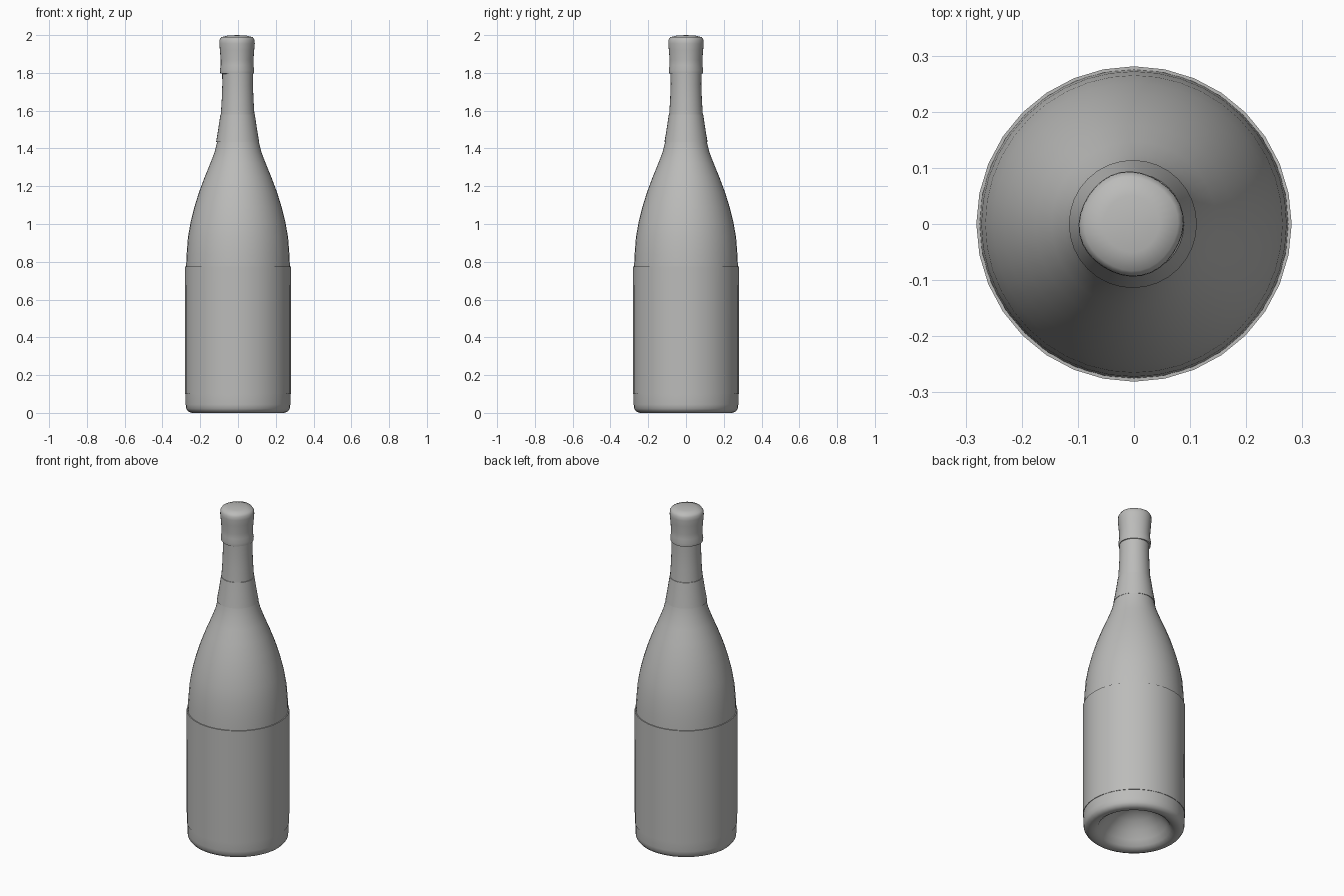
import bpy, bmesh, math

if "Cube" in bpy.data.objects:
    bpy.data.objects.remove(bpy.data.objects["Cube"])

grey = bpy.data.materials.new("warm_grey")
grey.diffuse_color = (0.5, 0.5, 0.49, 1)
grey.use_nodes = True
grey.node_tree.nodes["Principled BSDF"].inputs["Base Color"].default_value = grey.diffuse_color


def revolve(name, profile, sides=32, angle=40, cx=0.0, wobble=0.0):
    """Spin a list of (radius, z) points about the z axis."""
    bm = bmesh.new()
    rings = []
    for r, z in profile:
        if r < 1e-6:
            rings.append([bm.verts.new((cx, 0, z))])
            continue
        ring = []
        for i in range(sides):
            a = 2 * math.pi * i / sides
            k = r * (1 + wobble * math.sin(4 * a + 0.6))
            ring.append(bm.verts.new((cx + k * math.cos(a), k * math.sin(a), z)))
        rings.append(ring)
    for lo, hi in zip(rings, rings[1:]):
        for i in range(sides):
            j = (i + 1) % sides
            if len(lo) == 1:
                bm.faces.new((lo[0], hi[j], hi[i]))
            elif len(hi) == 1:
                bm.faces.new((lo[i], lo[j], hi[0]))
            else:
                bm.faces.new((lo[i], lo[j], hi[j], hi[i]))
    bmesh.ops.recalc_face_normals(bm, faces=bm.faces)
    me = bpy.data.meshes.new(name)
    bm.to_mesh(me)
    bm.free()
    me.materials.append(grey)
    ob = bpy.data.objects.new(name, me)
    bpy.context.collection.objects.link(ob)
    bpy.ops.object.select_all(action='DESELECT')
    ob.select_set(True)
    bpy.context.view_layer.objects.active = ob
    bpy.ops.object.shade_smooth_by_angle(angle=math.radians(angle))
    return ob


# Glass bottle, starting at the top of the hollow under the base
revolve("bottle_glass", [
    (0, 0.16), (0.06, 0.152), (0.11, 0.125), (0.15, 0.085), (0.18, 0.045),
    (0.2, 0.015), (0.22, 0.002), (0.245, 0.0), (0.263, 0.007), (0.274, 0.022),
    (0.277, 0.045), (0.277, 0.1), (0.276, 0.75), (0.272, 0.84), (0.265, 0.93),
    (0.251, 1.01), (0.231, 1.09), (0.206, 1.17), (0.176, 1.25), (0.147, 1.32),
    (0.124, 1.38), (0.109, 1.44), (0.096, 1.51), (0.086, 1.58),
    (0.08, 1.66), (0.077, 1.78), (0.077, 1.9), (0, 1.9)], sides=40, angle=60)

# Label sleeve around the body
revolve("body_label", [
    (0.276, 0.1), (0.28, 0.1), (0.281, 0.775), (0.275, 0.775)])

# Foil on the neck, with a small step at the collar band
revolve("neck_foil", [
    (0.109, 1.435), (0.114, 1.435), (0.103, 1.5), (0.091, 1.58), (0.089, 1.581),
    (0.084, 1.66), (0.081, 1.74), (0.082, 1.81)], cx=-0.002)

# Wrapped cork cap
revolve("cork_cap", [
    (0.078, 1.795), (0.088, 1.797), (0.09, 1.815), (0.086, 1.84), (0.086, 1.87),
    (0.09, 1.92), (0.093, 1.955), (0.092, 1.975), (0.083, 1.989), (0.05, 1.997),
    (0, 2.0)], cx=-0.005, angle=50, wobble=0.015)
